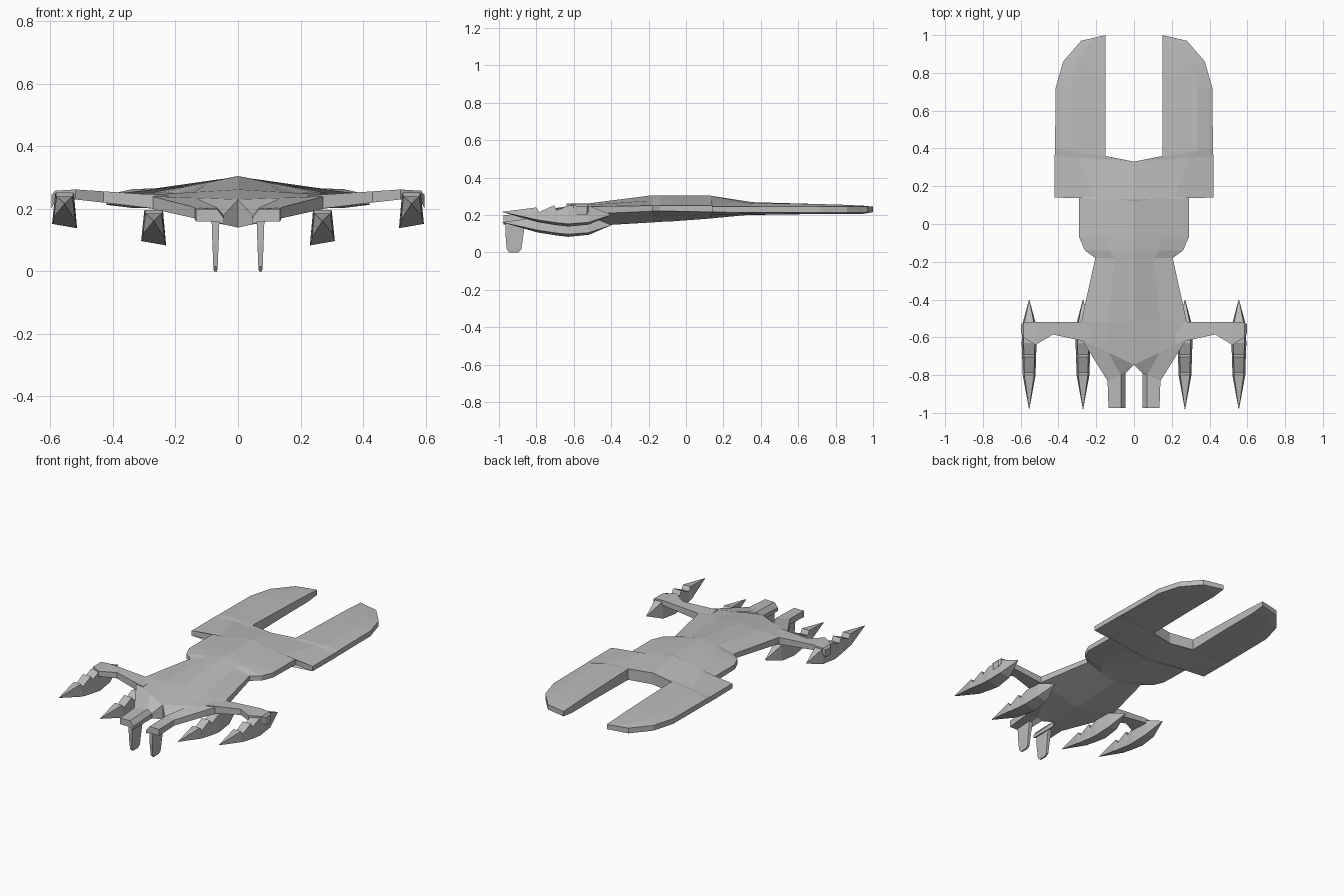
import bpy
import bmesh
from mathutils import Vector

default_cube = bpy.data.objects.get("Cube")
if default_cube:
    bpy.data.objects.remove(default_cube, do_unlink=True)

# Single hull colour
hull_grey = bpy.data.materials.new("hull grey")
hull_grey.use_nodes = True
colour = (0.5, 0.5, 0.5, 1)
hull_grey.diffuse_color = colour
hull_grey.node_tree.nodes["Principled BSDF"].inputs["Base Color"].default_value = colour


def loft(name, sections):
    """Skin equal-length rings of points, cap the ends and mirror across x."""
    bm = bmesh.new()
    rings = [[bm.verts.new(point) for point in ring] for ring in sections]
    count = len(rings[0])
    for ring, following in zip(rings, rings[1:]):
        for i in range(count):
            j = (i + 1) % count
            bm.faces.new((ring[i], ring[j], following[j], following[i]))
    bm.faces.new(rings[0])
    bm.faces.new(rings[-1])
    bmesh.ops.remove_doubles(bm, verts=bm.verts, dist=0.0005)
    bmesh.ops.recalc_face_normals(bm, faces=bm.faces)
    # Open the hull along the centre plane so the halves join cleanly
    inside = [face for face in bm.faces if all(abs(v.co.x) < 0.001 for v in face.verts)]
    bmesh.ops.delete(bm, geom=inside, context="FACES")
    mesh = bpy.data.meshes.new(name)
    bm.to_mesh(mesh)
    bm.free()
    mesh.materials.append(hull_grey)
    obj = bpy.data.objects.new(name, mesh)
    bpy.context.scene.collection.objects.link(obj)
    mirror = obj.modifiers.new("both sides", "MIRROR")
    mirror.use_clip = True
    return obj


def hull_section(inner, outer, shoulder, blend):
    """Half section: inner and outer are (x, y, top z, bottom z)."""
    def corner(edge, level):
        return Vector((edge[0], edge[1], edge[level]))

    def middle(level):
        a, b = corner(inner, level), corner(outer, level)
        point = a.lerp(b, shoulder)
        point.z = a.z + (b.z - a.z) * blend
        return point

    top, bottom = 2, 3
    return [corner(inner, top), middle(top), corner(outer, top),
            corner(outer, bottom), middle(bottom), corner(inner, bottom)]


# Hull from the forked nose to the waist and shoulders
front_hull = [
    ((.045, -.975, .17, .15), (.135, -.975, .2, .16), .25, 1),
    ((.045, -.79, .18, .15), (.14, -.83, .205, .17), .25, 1),
    ((0, -.745, .23, .14), (.275, -.615, .24, .2), .5, .5),
    ((0, -.52, .262, .14), (.28, -.52, .245, .205), .5, .5),
    ((0, -.18, .305, .16), (.205, -.18, .25, .22), .5, .5),
    ((0, -.14, .305, .163), (.26, -.14, .25, .22), .5, .5),
    ((0, -.07, .305, .166), (.29, -.07, .25, .22), .5, .5),
]
# Hull from the shoulders to the twin rounded tails
rear_hull = [
    ((0, .12, .305, .18), (.29, .16, .25, .215), .5, .5),
    ((0, .13, .303, .181), (.42, .14, .245, .215), .5, .6),
    ((0, .33, .272, .2), (.42, .36, .245, .213), .7, .4),
    ((.15, .36, .268, .2), (.418, .4, .245, .213), .7, .2),
    ((.15, .7, .258, .205), (.415, .72, .245, .212), .7, 0),
    ((.15, .83, .254, .205), (.375, .86, .245, .212), .7, 0),
    ((.15, .91, .25, .205), (.28, .97, .245, .212), .7, .2),
    ((.15, 1, .245, .215), (.28, .97, .245, .212), .5, .5),
]
loft("hull", [hull_section(*station) for station in front_hull + rear_hull])

# Side arms: x, front y, back y, top z, bottom z
arm_stations = [
    (.22, -.63, -.52, .242, .195),
    (.43, -.585, -.52, .256, .22),
    (.52, -.64, -.52, .262, .23),
    (.585, -.6, -.52, .258, .225),
    (.597, -.58, -.53, .245, .2),
]
loft("side_arm", [
    [(x, front, top), (x, back, top), (x, back, low), (x, front, low)]
    for x, front, back, top, low in arm_stations
])

# Stepped pods: y, half width, top z, bottom z
pod_stations = [
    (-.98, .001, .217, .215),
    (-.8, .034, .24, .175),
    (-.785, .034, .215, .172),
    (-.705, .037, .252, .16),
    (-.69, .037, .225, .158),
    (-.63, .04, .25, .152),
    (-.52, .033, .25, .16),
    (-.4, .001, .202, .2),
]


def pod(name, centre, drop):
    rings = []
    for y, half, top, low in pod_stations:
        crown = half * .75
        tilt = half * .35
        rings.append([
            (centre - crown, y, top - drop), (centre + crown, y, top - drop),
            (centre + half, y, low - drop), (centre - half, y, low - tilt - drop),
        ])
    loft(name, rings)


pod("outer_pod", .555, 0)
pod("inner_pod", .27, .055)

# Landing prongs: z, front y, back y, half thickness
prong_stations = [
    (0, -.945, -.895, .005),
    (.015, -.958, -.88, .007),
    (.09, -.965, -.87, .01),
    (.18, -.965, -.855, .013),
]
loft("landing_prong", [
    [(.072 - half, front, z), (.072 + half, front, z),
     (.072 + half, back, z), (.072 - half, back, z)]
    for z, front, back, half in prong_stations
])
